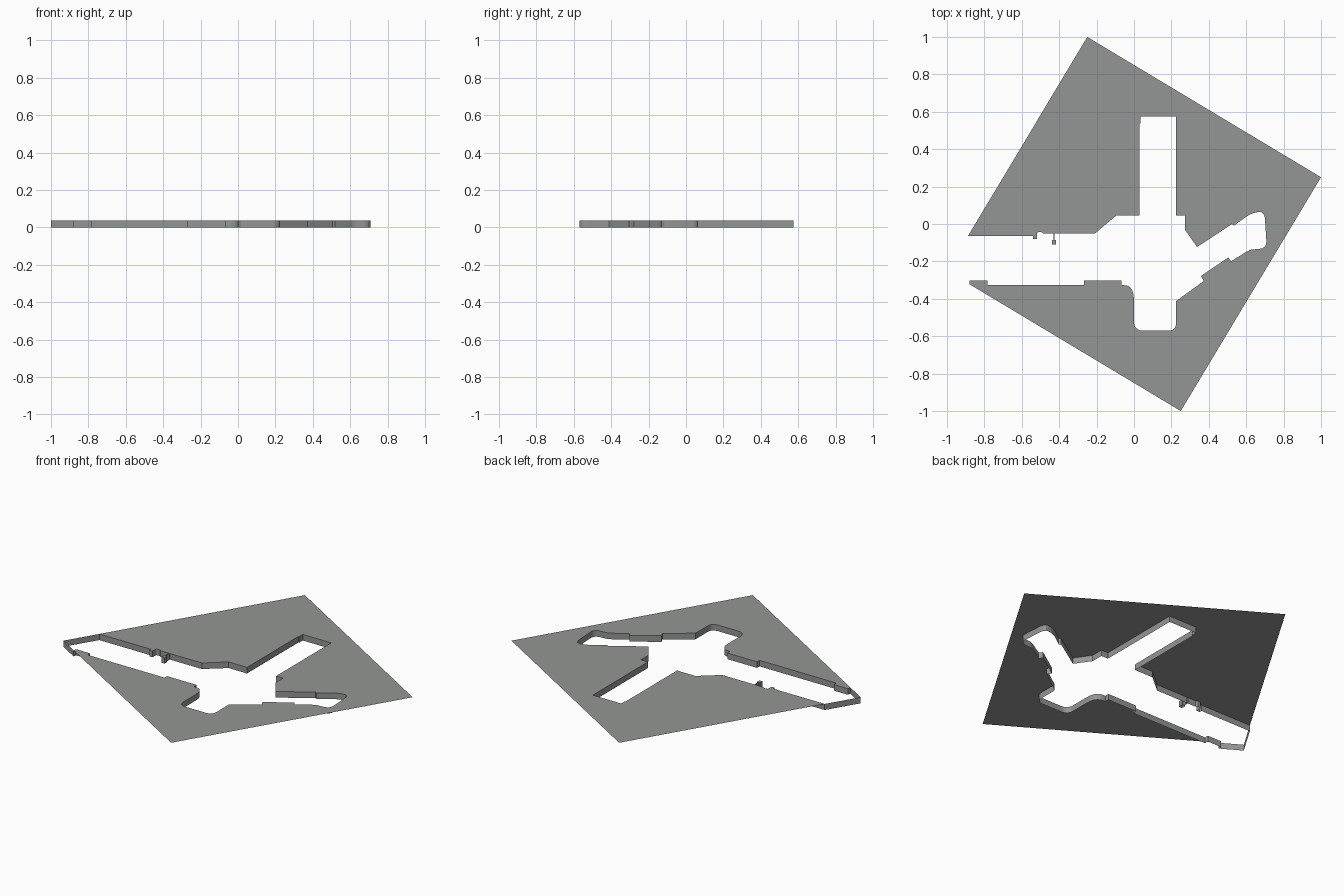
import bpy, bmesh
from mathutils import Vector

if "Cube" in bpy.data.objects:
    bpy.data.objects.remove(bpy.data.objects["Cube"])

TOP = 0.037

# Cut-out outline by arm, clockwise; optional third value is a corner radius
west_upper = [(-0.888, -0.065), (-0.54, -0.065), (-0.54, -0.081), (-0.519, -0.081),
              (-0.519, -0.043, 0.012), (-0.495, -0.043), (-0.485, -0.05),
              (-0.43, -0.05), (-0.43, -0.086), (-0.438, -0.086), (-0.438, -0.11),
              (-0.417, -0.11), (-0.417, -0.086), (-0.424, -0.086), (-0.424, -0.05),
              (-0.208, -0.05)]
north_arm = [(-0.095, 0.045), (0.029, 0.045), (0.029, 0.538), (0.034, 0.538),
             (0.034, 0.574), (0.225, 0.574), (0.225, 0.045), (0.272, 0.045)]
east_arm = [(0.272, -0.03), (0.337, -0.123), (0.523, -0.001), (0.535, -0.008),
            (0.64, 0.067, 0.05), (0.698, 0.064, 0.04), (0.71, -0.13, 0.04),
            (0.62, -0.137, 0.02), (0.519, -0.199), (0.504, -0.179),
            (0.358, -0.278), (0.373, -0.305)]
south_arm = [(0.225, -0.412), (0.225, -0.57, 0.042), (0.0, -0.57, 0.048),
             (0.0, -0.327, 0.08), (-0.068, -0.327)]
west_lower = [(-0.068, -0.301), (-0.267, -0.301), (-0.267, -0.325), (-0.784, -0.325),
              (-0.784, -0.301), (-0.88, -0.301), (-0.88, -0.322)]
west_tip = (-1, -0.25)
sheet_corners = [(0.25, -1), (1, 0.25), (-0.25, 1)]

dark_grey = bpy.data.materials.new("dark_grey")
dark_grey.diffuse_color = (0.295, 0.305, 0.297, 1)
dark_grey.use_nodes = True
dark_grey.node_tree.nodes["Principled BSDF"].inputs["Base Color"].default_value = dark_grey.diffuse_color


def rounded(points, steps=5):
    """Replace corners that carry a radius by a short curve."""
    out = []
    for i, p in enumerate(points):
        c = Vector(p[:2])
        if len(p) == 2:
            out.append(c)
            continue
        a, b = Vector(points[i - 1][:2]) - c, Vector(points[i + 1][:2]) - c
        a *= min(p[2], a.length * 0.49) / a.length
        b *= min(p[2], b.length * 0.8) / b.length
        for k in range(steps + 1):
            t = k / steps
            out.append(c + a * (1 - t) ** 2 + b * t ** 2)
    return out


def finish(bm, name):
    mesh = bpy.data.meshes.new(name)
    bm.to_mesh(mesh)
    bm.free()
    mesh.materials.append(dark_grey)
    obj = bpy.data.objects.new(name, mesh)
    bpy.context.collection.objects.link(obj)


outline = rounded(west_upper + north_arm + east_arm + south_arm + west_lower)

# Ground sheet with the cut-out
bm = bmesh.new()
loop = outline + [Vector(p) for p in sheet_corners]
face = bm.faces.new([bm.verts.new((p.x, p.y, TOP)) for p in loop])
face.normal_update()
if face.normal.z < 0:
    face.normal_flip()
bmesh.ops.triangulate(bm, faces=[face], ngon_method='EAR_CLIP')
finish(bm, "ground_sheet")

# Walls hanging from the rim of the cut-out, closed around the west tip
bm = bmesh.new()
rim = outline + [Vector(west_tip)]
top = [bm.verts.new((p.x, p.y, TOP)) for p in rim]
low = [bm.verts.new((p.x, p.y, 0)) for p in rim]
for i in range(len(rim)):
    bm.faces.new((top[i - 1], top[i], low[i], low[i - 1]))
finish(bm, "pit_walls")
